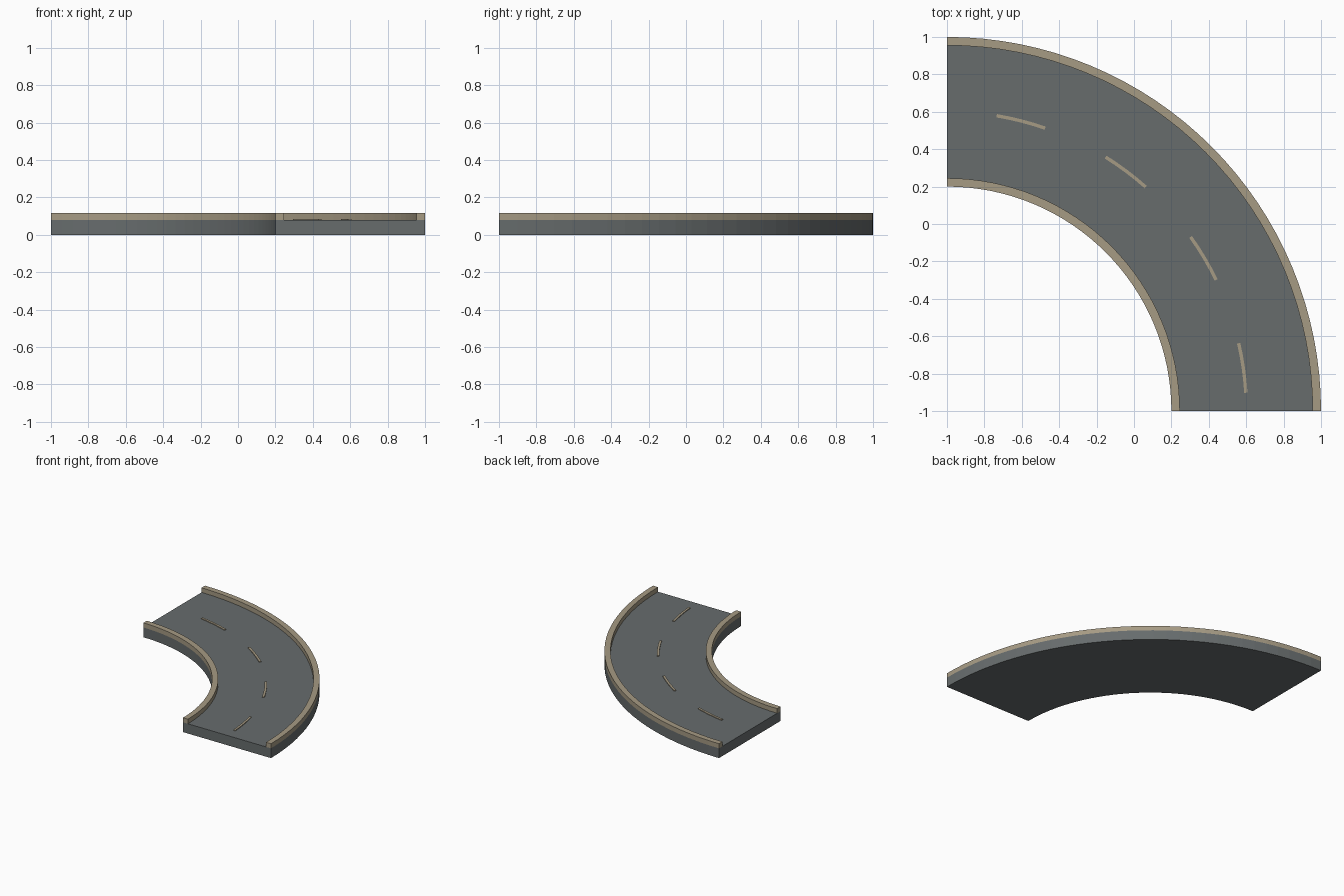
import bpy, bmesh, math

if "Cube" in bpy.data.objects:
    bpy.data.objects.remove(bpy.data.objects["Cube"])

CX, CY = -1.0, -1.0  # centre of the bend


def material(name, rgb):
    m = bpy.data.materials.new(name)
    m.diffuse_color = (*rgb, 1)
    m.use_nodes = True
    m.node_tree.nodes["Principled BSDF"].inputs["Base Color"].default_value = m.diffuse_color
    return m


asphalt = material("asphalt grey", (0.135, 0.15, 0.152))
stone = material("kerb tan", (0.38, 0.325, 0.23))


def arc_solid(name, r0, r1, z0, z1, a0, a1, steps, mat):
    """Sweep a rectangular section round the bend and cap both ends."""
    bm = bmesh.new()
    rings = []
    for i in range(steps + 1):
        a = math.radians(a0 + (a1 - a0) * i / steps)
        rings.append([bm.verts.new((CX + r * math.cos(a), CY + r * math.sin(a), z))
                      for r, z in ((r0, z0), (r1, z0), (r1, z1), (r0, z1))])
    for p, q in zip(rings, rings[1:]):
        for k in range(4):
            n = (k + 1) % 4
            bm.faces.new((p[k], p[n], q[n], q[k]))
    bm.faces.new(rings[0])
    bm.faces.new(rings[-1])
    bmesh.ops.recalc_face_normals(bm, faces=bm.faces)
    me = bpy.data.meshes.new(name)
    bm.to_mesh(me)
    bm.free()
    me.materials.append(mat)
    ob = bpy.data.objects.new(name, me)
    bpy.context.collection.objects.link(ob)
    return ob


# Road slab and the two raised kerbs
arc_solid("road_slab", 1.2, 2.0, 0, 0.08, 0, 90, 32, asphalt)
arc_solid("inner_kerb", 1.2, 1.245, 0.08, 0.118, 0, 90, 32, stone)
arc_solid("outer_kerb", 1.955, 2.0, 0.08, 0.118, 0, 90, 32, stone)

# Dashed centre line
for i in range(4):
    start = 3.5 + 22.45 * i
    arc_solid(f"lane_dash_{i + 1}", 1.592, 1.61, 0.08, 0.086,
              start, start + 9.6, 4, stone)
